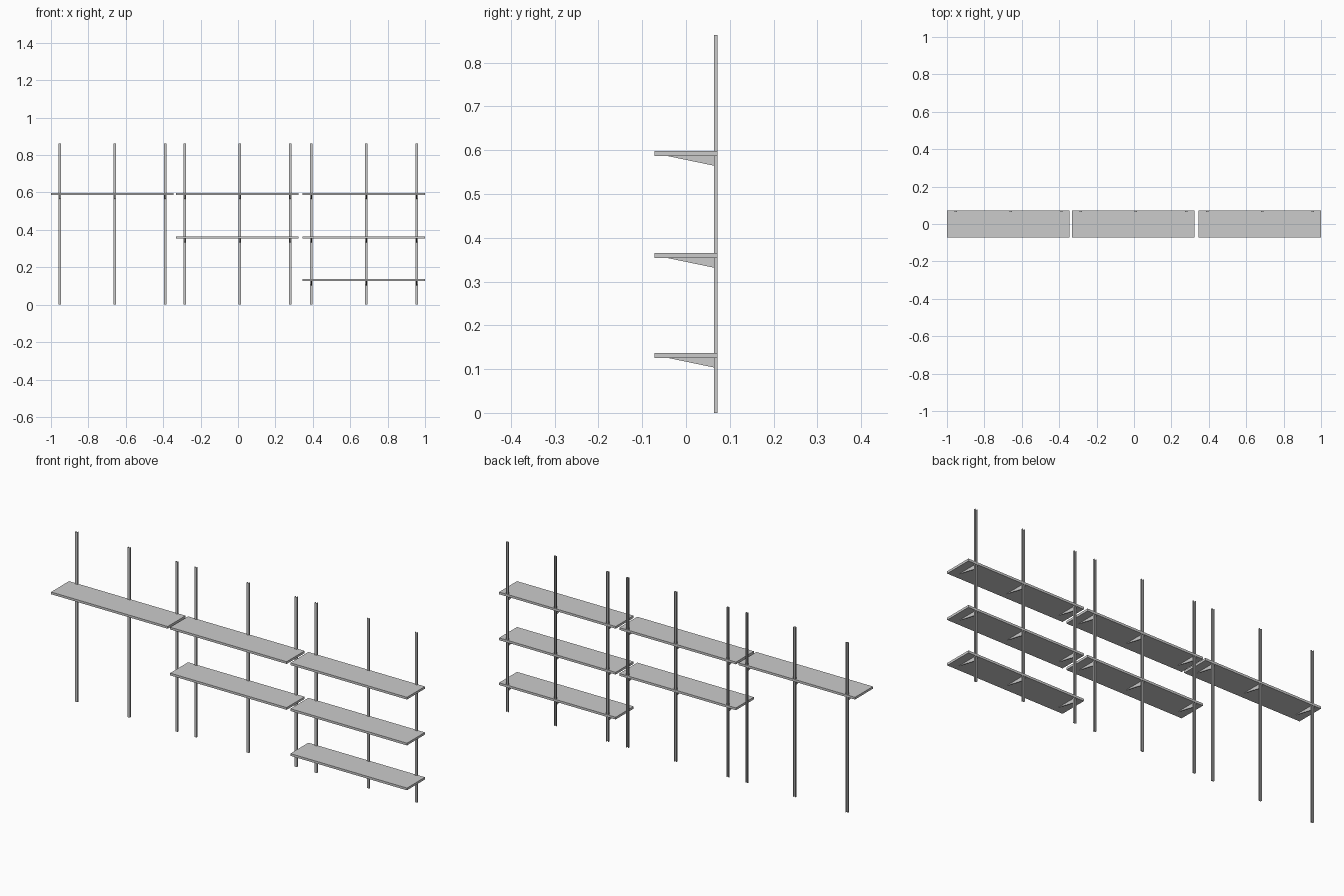
import bpy

if "Cube" in bpy.data.objects:
    bpy.data.objects.remove(bpy.data.objects["Cube"])

RAIL_OFFSETS = (0.047, 0.341, 0.61)   # rail centres measured from a bay's left end
BAY_STARTS = (-1.0, -0.331, 0.345)
SHELF_TOPS = (0.598, 0.365, 0.137)
SHELF_W, SHELF_T, BACK = 0.655, 0.0115, 0.072


def extrude(name, profile, axis, start, end):
    """Extrude a closed 2D profile along x (profile in y,z) or z (profile in x,y)."""
    def place(p, t):
        return (t, p[0], p[1]) if axis == 'x' else (p[0], p[1], t)
    n = len(profile)
    verts = [place(p, t) for t in (start, end) for p in profile]
    faces = [tuple(reversed(range(n))), tuple(range(n, 2 * n))]
    faces += [(i, (i + 1) % n, n + (i + 1) % n, n + i) for i in range(n)]
    mesh = bpy.data.meshes.new(name)
    mesh.from_pydata(verts, [], faces)
    obj = bpy.data.objects.new(name, mesh)
    bpy.context.collection.objects.link(obj)
    return obj


def wall_rail(x):
    # U-shaped channel, open towards the wall
    w, t, front = 0.0065, 0.002, 0.064
    profile = [(x - w, front), (x + w, front), (x + w, BACK), (x + w - t, BACK),
               (x + w - t, front + t), (x - w + t, front + t),
               (x - w + t, BACK), (x - w, BACK)]
    extrude("wall_rail", profile, 'z', 0.0, 0.863)


def shelf_board(x, top):
    low = top - SHELF_T
    profile = [(-BACK, low), (BACK, low), (BACK, top), (-BACK, top)]
    extrude("shelf_board", profile, 'x', x, x + SHELF_W)


def bracket(x, top):
    # tapered arm under the shelf
    low = top - SHELF_T
    profile = [(-0.041, low), (0.065, low - 0.022), (0.065, low)]
    extrude("shelf_bracket", profile, 'x', x - 0.0025, x + 0.0025)


# Each bay has three rails and one more shelf than the bay to its left
for bay, start in enumerate(BAY_STARTS):
    for offset in RAIL_OFFSETS:
        wall_rail(start + offset)
    for top in SHELF_TOPS[:bay + 1]:
        shelf_board(start, top)
        for offset in RAIL_OFFSETS:
            bracket(start + offset, top)
